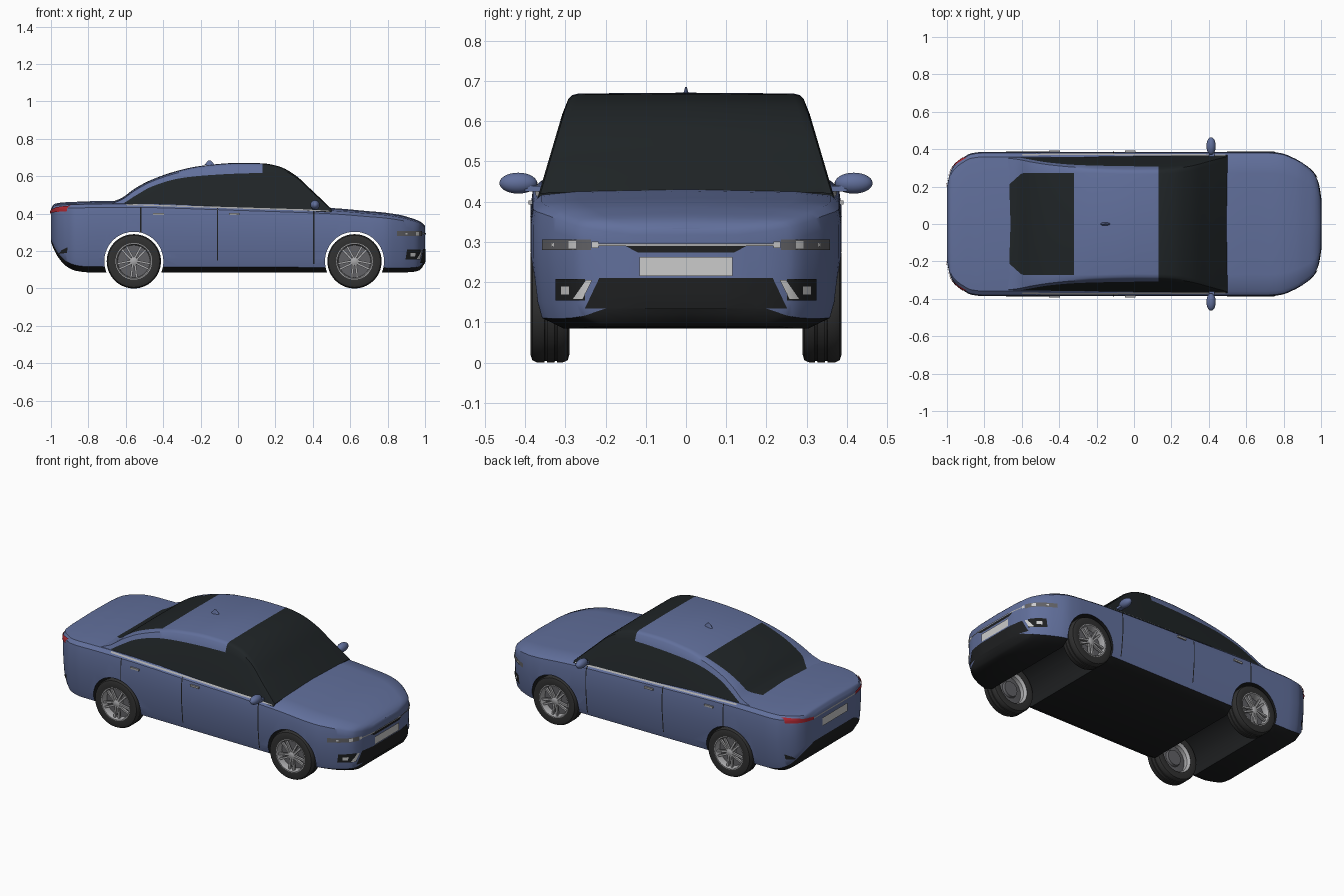
import bpy, bmesh, math
from mathutils import Vector, Matrix
from mathutils.bvhtree import BVHTree

if "Cube" in bpy.data.objects:
    bpy.data.objects.remove(bpy.data.objects["Cube"])


def material(name, r, g, b):
    m = bpy.data.materials.new(name)
    m.diffuse_color = (r, g, b, 1)
    m.use_nodes = True
    m.node_tree.nodes["Principled BSDF"].inputs["Base Color"].default_value = m.diffuse_color
    return m


DARK = material("dark_trim", .013, .014, .015)
PAINT = material("blue_paint", .12, .16, .33)
GLASS = material("dark_glass", .014, .018, .02)
RUBBER = material("rubber", .03, .03, .03)
METAL = material("metal", .4, .4, .41)
WHITE = material("pale_plate", .75, .75, .72)
RED = material("red_lamp", .4, .02, .03)
LAMP = material("smoky_lamp", .12, .12, .13)


def finish(name, bm, mats, angle=35, recalc=True):
    if recalc:
        bmesh.ops.recalc_face_normals(bm, faces=bm.faces)
    me = bpy.data.meshes.new(name)
    bm.to_mesh(me)
    bm.free()
    for m in mats:
        me.materials.append(m)
    me.shade_smooth()
    me.set_sharp_from_angle(angle=math.radians(angle))
    ob = bpy.data.objects.new(name, me)
    bpy.context.collection.objects.link(ob)
    return ob


def smooth_rows(rows, steps):
    """Monotone cubic interpolation of table rows whose first column is x."""
    n, k = len(rows), len(rows[0])
    d = [[(rows[i + 1][c] - rows[i][c]) / (rows[i + 1][0] - rows[i][0]) for c in range(k)] for i in range(n - 1)]

    def tangent(i, c):
        if i in (0, n - 1):
            return d[min(i, n - 2)][c]
        a, b = d[i - 1][c], d[i][c]
        return 2 * a * b / (a + b) if a * b > 0 else 0
    out = []
    for i in range(n - 1):
        L = rows[i + 1][0] - rows[i][0]
        for s in range(steps):
            t = s / steps
            out.append([rows[i][c] * (2*t**3 - 3*t*t + 1) + rows[i + 1][c] * (3*t*t - 2*t**3)
                        + L * (tangent(i, c) * (t**3 - 2*t*t + t) + tangent(i + 1, c) * (t**3 - t*t))
                        for c in range(k)])
    return out + [list(rows[-1])]


def loft(sections, mat_of):
    """Skin mirrored half profiles [(x, [(y, z)...])] that start and end on the centreline."""
    bm = bmesh.new()
    n = len(sections[0][1])
    N = 2 * n - 2
    rings = [[bm.verts.new((x, y, z)) for y, z in h] + [bm.verts.new((x, -y, z)) for y, z in h[-2:0:-1]]
             for x, h in sections]
    for j in range(len(rings) - 1):
        xm = (sections[j][0] + sections[j + 1][0]) / 2
        for i in range(N):
            k = (i + 1) % N
            f = bm.faces.new((rings[j][i], rings[j][k], rings[j + 1][k], rings[j + 1][i]))
            f.material_index = mat_of(xm, i if i < n - 1 else N - 1 - i)
    for ring, xe in ((rings[0], sections[0][0]), (rings[-1], sections[-1][0])):
        for i in range(n - 1):
            vs = list(dict.fromkeys((ring[i], ring[i + 1], ring[(N - i - 1) % N], ring[(N - i) % N])))
            bm.faces.new(vs).material_index = mat_of(xe, i)
    bmesh.ops.recalc_face_normals(bm, faces=bm.faces)
    return bm


# Lower body: x, half width, bottom, top
table = [(-1, .2, .25, .425), (-.985, .27, .21, .45), (-.96, .315, .165, .457), (-.92, .35, .12, .461),
         (-.87, .378, .095, .463), (-.8, .386, .086, .466), (-.6, .386, .085, .468), (0, .386, .085, .45),
         (.5, .386, .085, .43), (.7, .386, .085, .413), (.78, .38, .085, .406), (.87, .345, .085, .392),
         (.93, .305, .088, .375), (.965, .27, .095, .362), (.985, .22, .113, .35), (1, .13, .14, .335)]
shape = [(0, 0), (.8, 0), (.94, .08), (.97, .2), (1, .55), (1, .8), (.985, .91), (.93, .96), (.7, .985), (0, 1)]
body_bm = loft([(x, [(w * a, b + (t - b) * c) for a, c in shape]) for x, w, b, t in smooth_rows(table, 4)],
               lambda x, i: 0 if i < 2 else 1)
skin = BVHTree.FromBMesh(body_bm)
body = finish("body", body_bm, [DARK, PAINT])

# Wheel arches run right through the body
AXLES = (-.557, .623)
for ax in AXLES:
    bm = bmesh.new()
    bmesh.ops.create_cone(bm, cap_ends=True, segments=64, radius1=.158, radius2=.158, depth=1.2,
                          matrix=Matrix.Translation((ax, 0, .145)) @ Matrix.Rotation(math.pi / 2, 4, 'X'))
    cutter = finish("arch_cutter", bm, [DARK])
    cutter.hide_render = True
    mod = body.modifiers.new("arch", 'BOOLEAN')
    mod.operation, mod.solver, mod.object = 'DIFFERENCE', 'EXACT', cutter
    bpy.context.view_layer.objects.active = body
    bpy.ops.object.modifier_apply(modifier="arch")
    bpy.data.objects.remove(cutter)
body.data.set_sharp_from_angle(angle=math.radians(35))

# Cabin: x, roof height, side window top
roof = [(-.68, .46, .43), (-.62, .485, .452), (-.55, .535, .495), (-.46, .582, .545), (-.32, .63, .587),
        (-.2, .655, .602), (0, .671, .614), (.13, .669, .617), (.22, .652, .605), (.3, .61, .575),
        (.4, .52, .49), (.5, .425, .41)]


def cabin_half(x, h, win):
    side = lambda z: .366 - .295 * (z - .42)
    edge = side(h) - .025
    if x < 0:
        edge = min(edge, .272 - max(0, -.6 - x) * .9)
    zc = win + .72 * (h - win)
    return [(0, .38), (side(.38), .38), (side(win), win), (side(zc) - .004, zc),
            (edge * .35 + .65 * side(h), h - .006), (edge, h - .002), (0, h)]


def cabin_mat(x, i):
    rear = x < -.32 and i == 5
    return 1 if x > .13 or rear or (i == 1 and x > -.61) else 0


finish("cabin", loft([(r[0], cabin_half(*r)) for r in smooth_rows(roof, 5)], cabin_mat), [PAINT, GLASS])


# Trim pieces laid on the body skin; quads are given in (y, z) for the ends or (x, z) for the sides
def patch(name, quad, axis, sign, mat, off=.003, nu=20, nv=4):
    bm = bmesh.new()
    a, b, c, d = [Vector(q) for q in quad]
    grid = {}
    for i in range(nu + 1):
        for j in range(nv + 1):
            p = a.lerp(b, i / nu).lerp(d.lerp(c, i / nu), j / nv)
            o = Vector((3 * sign, p.x, p.y)) if axis == 'x' else Vector((p.x, 3 * sign, p.y))
            ray = Vector((-sign, 0, 0)) if axis == 'x' else Vector((0, -sign, 0))
            hit, nor, _, _ = skin.ray_cast(o, ray)
            if hit:
                grid[i, j] = bm.verts.new(hit + nor * off)
    for i in range(nu):
        for j in range(nv):
            keys = [(i, j), (i + 1, j), (i + 1, j + 1), (i, j + 1)]
            if all(k in grid for k in keys):
                f = bm.faces.new([grid[k] for k in keys])
                f.normal_update()
                if f.normal.dot(ray) > 0:
                    f.normal_flip()
    finish(name, bm, [mat], recalc=False)


def rect(a0, a1, b0, b1):
    return [(a0, b0), (a1, b0), (a1, b1), (a0, b1)]


# Front face
patch("lower_grille", [(-.25, .135), (.25, .135), (.215, .21), (-.215, .21)], 'x', 1, DARK)
patch("upper_grille", [(-.12, .274), (.12, .274), (.15, .29), (-.15, .29)], 'x', 1, DARK)
patch("front_light_bar", rect(-.225, .225, .29, .296), 'x', 1, METAL, .005)
patch("front_plate", rect(-.115, .115, .215, .262), 'x', 1, WHITE, .005)
# Rear face
patch("rear_plate", rect(-.12, .12, .33, .38), 'x', -1, WHITE, .005)
patch("rear_light_bar", rect(-.21, .21, .404, .411), 'x', -1, METAL, .004)
for s in (1, -1):
    m = lambda q: [(s * y, z) for y, z in q]
    patch("headlight", m(rect(.235, .355, .28, .306)), 'x', 1, LAMP)
    patch("fog_recess", m([(.25, .155), (.322, .155), (.322, .208), (.25, .208)]), 'x', 1, DARK)
    patch("fog_blade", m([(.255, .158), (.278, .158), (.247, .205), (.232, .205)]), 'x', 1, WHITE, .005)
    for y, z, r in ((.225, .293, .008), (.28, .293, .009), (.328, .293, .004), (.297, .18, .01)):
        patch("lamp_lens", m(rect(y - r, y + r, z - r, z + r)), 'x', 1, WHITE, .005, 4)
    patch("tail_lamp", m([(.2, .4), (.352, .412), (.352, .44), (.2, .416)]), 'x', -1, RED, .005)
    patch("rear_vent", m([(.3, .185), (.345, .19), (.35, .22), (.325, .205)]), 'x', -1, DARK)
    # Side seams, belt line and handles
    for x, z0, z1 in ((-.52, .3, .435), (-.11, .15, .43), (.405, .13, .415)):
        patch("door_seam", rect(x - .003, x + .003, z0, z1), 'y', s, DARK, .0015, 2, 24)
    patch("belt_trim", [(-.6, .442), (.49, .409), (.49, .416), (-.6, .449)], 'y', s, METAL, .004, 40, 2)
    for x in (-.425, -.02):
        bm = bmesh.new()
        bmesh.ops.create_cube(bm, size=1, matrix=Matrix.Translation((x, s * .386, .398))
                              @ Matrix.Diagonal((.058, .012, .011, 1)))
        finish("door_handle", bm, [METAL])
    # Mirrors
    bm = bmesh.new()
    bmesh.ops.create_uvsphere(bm, u_segments=24, v_segments=14, radius=1,
                              matrix=Matrix.Translation((.412, s * .417, .446)) @ Matrix.Diagonal((.025, .047, .026, 1)))
    bmesh.ops.create_cube(bm, size=1, matrix=Matrix.Translation((.415, s * .375, .432))
                          @ Matrix.Diagonal((.03, .05, .014, 1)))
    finish("mirror", bm, [PAINT])

# Roof antenna fin
bm = bmesh.new()
bmesh.ops.create_cone(bm, cap_ends=True, segments=16, radius1=1, radius2=.25, depth=1,
                      matrix=Matrix.Translation((-.152, 0, .672)) @ Matrix.Diagonal((.028, .009, .026, 1)))
finish("antenna", bm, [PAINT])


# Wheels
def lathe(name, prof, cx, s, mat, seg=56):
    bm = bmesh.new()
    rings = [[bm.verts.new((cx + r * math.cos(k * math.tau / seg), s * y, .145 + r * math.sin(k * math.tau / seg)))
              for k in range(seg)] for r, y in prof]
    for a, b in zip(rings, rings[1:]):
        for k in range(seg):
            bm.faces.new((a[k], a[k - 1], b[k - 1], b[k]))
    bmesh.ops.remove_doubles(bm, verts=bm.verts, dist=1e-5)
    finish(name, bm, [mat])


tread = [(.145, .352), (.141, .351), (.141, .346), (.145, .345), (.145, .327), (.141, .326), (.141, .321), (.145, .32)]
tire = [(.098, .384), (.125, .387), (.139, .382), (.145, .37)] + tread + \
       [(.145, .307), (.139, .294), (.125, .29), (.098, .294), (.098, .384)]
rim = [(.101, .384), (.093, .384), (.088, .376), (.086, .34), (.086, .31), (.098, .295), (.1, .3), (.1, .38), (.101, .384)]
for ax in AXLES:
    for s in (1, -1):
        lathe("tire", tire, ax, s, RUBBER)
        lathe("rim", rim, ax, s, METAL)
        lathe("brake_disc", [(0, .345), (.087, .345), (.087, .335), (.05, .33), (.045, .315), (0, .315)], ax, s, LAMP)
        lathe("hub", [(0, .379), (.014, .379), (.022, .374), (.024, .34), (0, .34)], ax, s, METAL, 24)
        bm = bmesh.new()
        for k in range(5):
            for side in (-1, 1):
                ang = math.pi / 2 + k * math.tau / 5
                bmesh.ops.create_cube(bm, size=1, matrix=Matrix.Translation((ax, s * .369, .145))
                                      @ Matrix.Rotation(ang, 4, 'Y') @ Matrix.Translation((.054, 0, side * .011))
                                      @ Matrix.Rotation(-side * .12, 4, 'Y') @ Matrix.Diagonal((.076, .014, .011, 1)))
        finish("spokes", bm, [METAL])
